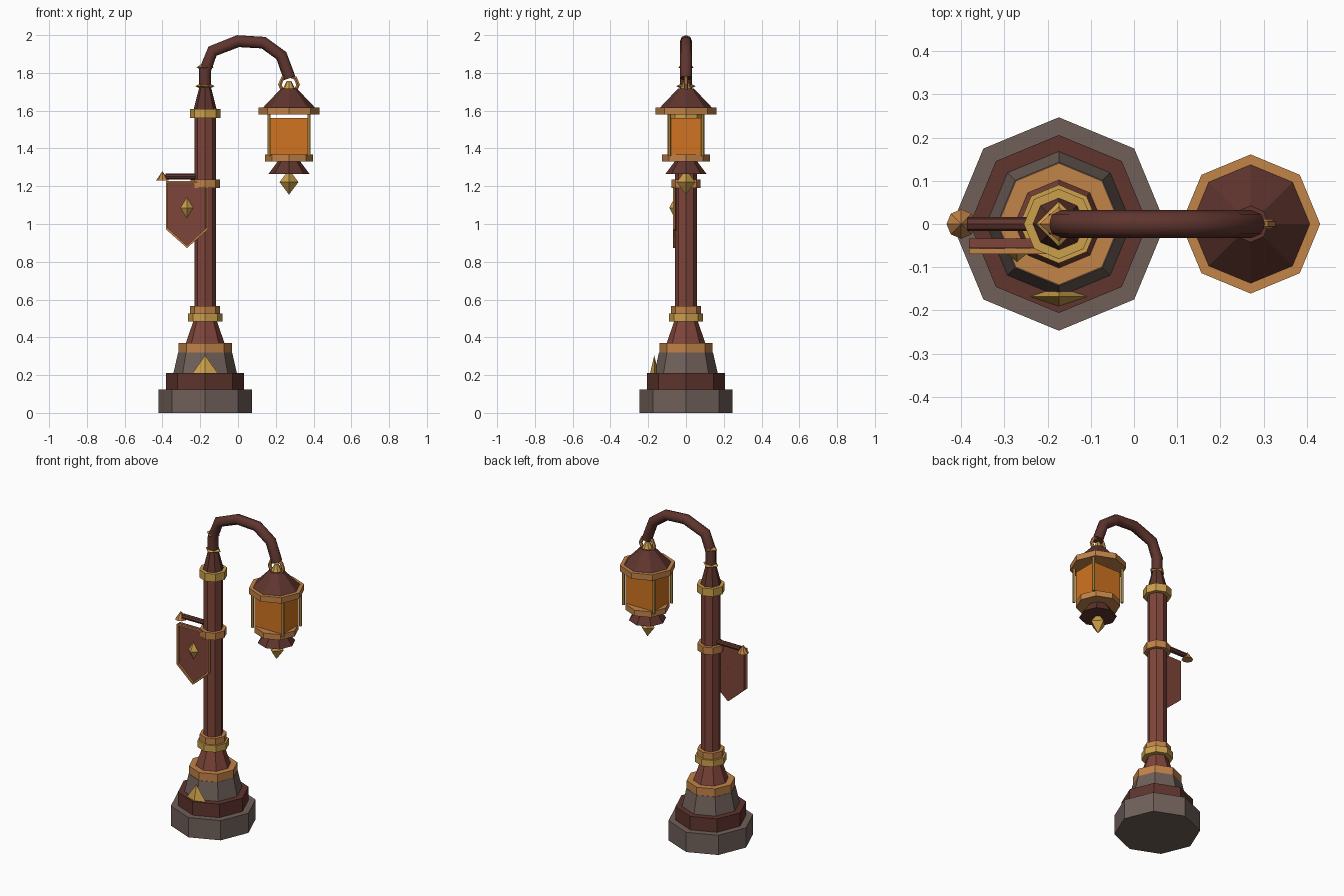
import bpy, bmesh, math
from mathutils import Vector, Matrix

if "Cube" in bpy.data.objects:
    bpy.data.objects.remove(bpy.data.objects["Cube"])

POLE, LAMP = -0.174, 0.27


def material(name, rgb):
    m = bpy.data.materials.new(name)
    m.use_nodes = True
    m.diffuse_color = (*rgb, 1)
    m.node_tree.nodes["Principled BSDF"].inputs["Base Color"].default_value = (*rgb, 1)
    return m


STONE = material("grey_stone", (0.16, 0.115, 0.1))
RED = material("red_iron", (0.21, 0.06, 0.042))
DARK = material("dark_red_iron", (0.115, 0.035, 0.027))
COPPER = material("copper", (0.54, 0.227, 0.065))
GOLD = material("gold", (0.6, 0.35, 0.07))
GLASS = material("amber_glass", (0.63, 0.175, 0.015))


def finish(name, bm, mat):
    bmesh.ops.recalc_face_normals(bm, faces=bm.faces)
    mesh = bpy.data.meshes.new(name)
    bm.to_mesh(mesh)
    bm.free()
    mesh.materials.append(mat)
    ob = bpy.data.objects.new(name, mesh)
    bpy.context.collection.objects.link(ob)
    return ob


def drum(name, x, z0, z1, r0, r1, mat, sides=8, y=0):
    """Straight or tapered prism standing between two heights."""
    bm = bmesh.new()
    bmesh.ops.create_cone(bm, cap_ends=True, segments=sides, radius1=r0, radius2=r1,
                          depth=z1 - z0, matrix=Matrix.Translation((x, y, (z0 + z1) / 2)))
    return finish(name, bm, mat)


def gem(name, centre, size, mat):
    """Eight-faced diamond with a half-size for each axis."""
    bm = bmesh.new()
    ring = [bm.verts.new((size[0] * a, size[1] * b, 0))
            for a, b in ((1, 0), (0, 1), (-1, 0), (0, -1))]
    for h in (size[2], -size[2]):
        tip = bm.verts.new((0, 0, h))
        for i in range(4):
            bm.faces.new((ring[i], ring[(i + 1) % 4], tip))
    bmesh.ops.translate(bm, verts=bm.verts, vec=centre)
    return finish(name, bm, mat)


def box(name, centre, size, mat):
    bm = bmesh.new()
    bmesh.ops.create_cube(bm, size=1, matrix=Matrix.Translation(centre)
                          @ Matrix.Diagonal((*size, 1)))
    return finish(name, bm, mat)


def tube(name, points, r, mat, closed=False, sides=8):
    """Tube swept along a path lying in the xz plane."""
    pts = [Vector(p) for p in points]
    n = len(pts)
    bm = bmesh.new()
    rings = []
    for i, p in enumerate(pts):
        a = pts[i - 1] if closed or i else p
        b = pts[(i + 1) % n] if closed or i < n - 1 else p
        t = (b - a).normalized()
        side = Vector((0, 1, 0))
        up = t.cross(side)
        rings.append([bm.verts.new(p + r * (math.cos(k) * side + math.sin(k) * up))
                      for k in (math.tau * j / sides for j in range(sides))])
    for i in range(n if closed else n - 1):
        for j in range(sides):
            k = (j + 1) % sides
            q, w = rings[i], rings[(i + 1) % n]
            bm.faces.new((q[j], q[k], w[k], w[j]))
    if not closed:
        bm.faces.new(rings[0])
        bm.faces.new(rings[-1])
    return finish(name, bm, mat)


# Stepped base, post and collars
for name, z0, z1, r0, r1, mat in (
        ("base_slab", 0, 0.125, 0.247, 0.247, STONE),
        ("plinth", 0.125, 0.21, 0.206, 0.206, DARK),
        ("stone_pedestal", 0.21, 0.32, 0.168, 0.143, STONE),
        ("base_collar", 0.32, 0.37, 0.141, 0.141, COPPER),
        ("post_foot", 0.37, 0.487, 0.102, 0.062, RED),
        ("lower_gold_ring", 0.485, 0.527, 0.091, 0.091, GOLD),
        ("lower_copper_ring", 0.527, 0.567, 0.079, 0.079, COPPER),
        ("post", 0.48, 1.57, 0.057, 0.057, RED),
        ("middle_ring", 1.19, 1.235, 0.078, 0.078, COPPER),
        ("upper_gold_ring", 1.56, 1.61, 0.081, 0.081, GOLD),
        ("post_cap", 1.61, 1.72, 0.06, 0.032, DARK)):
    drum(name, POLE, z0, z1, r0, r1, mat)
gem("neck_ornament", (POLE, 0, 1.73), (0.052, 0.052, 0.025), GOLD)
gem("arm_ornament", (POLE, 0, 1.83), (0.045, 0.04, 0.03), COPPER)

# Pyramid ornament on the base
ornament = drum("base_ornament", 0, 0.21, 0.305, 0.067, 0, GOLD, sides=4)
ornament.scale.y = 0.33
ornament.location = (POLE, -0.168, 0)

# Curved arm
arm = tube("curved_arm", [(POLE, 0, 1.7), (POLE, 0, 1.815), (-0.135, 0, 1.915),
                          (0, 0, 1.968), (0.135, 0, 1.96), (0.23, 0, 1.891),
                          (0.273, 0, 1.772)], 0.032, DARK)
bpy.context.view_layer.objects.active = arm
arm.select_set(True)
bpy.ops.object.shade_smooth_by_angle(angle=math.radians(50))
arm.select_set(False)

# Hanging loop and lantern
tube("hanging_loop", [(LAMP + 0.048 * math.cos(a), 0, 1.738 + 0.048 * math.sin(a))
                      for a in (math.tau * i / 8 for i in range(8))],
     0.011, COPPER, closed=True, sides=6)
for name, z0, z1, r0, r1, mat in (
        ("lantern_finial", 1.71, 1.758, 0.036, 0.012, GOLD),
        ("lantern_roof", 1.615, 1.717, 0.139, 0.042, DARK),
        ("lantern_eave", 1.58, 1.617, 0.161, 0.161, COPPER),
        ("lantern_floor", 1.332, 1.368, 0.128, 0.128, COPPER),
        ("lantern_skirt", 1.265, 1.333, 0.109, 0.058, DARK)):
    drum(name, LAMP, z0, z1, r0, r1, mat)
box("lantern_glass", (LAMP, 0, 1.462), (0.196, 0.16, 0.196), GLASS)
for sx, side in ((-1, "right"), (1, "left")):
    for sy, end in ((-1, "front"), (1, "back")):
        drum(f"lantern_post_{end}_{side}", LAMP + sx * 0.107, 1.36, 1.585,
             0.009, 0.009, GOLD, sides=6, y=sy * 0.088)
gem("lantern_pendant", (LAMP, 0, 1.222), (0.05, 0.05, 0.067), GOLD)

# Banner rod with its end cap
tube("banner_rod", [(-0.385, 0, 1.252), (POLE, 0, 1.252)], 0.016, DARK)
drum("rod_finial", -0.4, 1.23, 1.28, 0.034, 0, COPPER)

# Banner cloth, trim and emblem
outline = [(-0.382, 1.228), (-0.158, 1.228), (-0.158, 0.972), (-0.27, 0.873), (-0.382, 0.972)]


def plate(name, shapes, y0, y1, mat):
    """Flat polygons in the xz plane given thickness along y."""
    bm = bmesh.new()
    for shape in shapes:
        face = bm.faces.new([bm.verts.new((x, y0, z)) for x, z in shape])
        new = bmesh.ops.extrude_face_region(bm, geom=[face], use_keep_orig=True)["geom"]
        bmesh.ops.translate(bm, vec=(0, y1 - y0, 0),
                            verts=[v for v in new if isinstance(v, bmesh.types.BMVert)])
    return finish(name, bm, mat)


inner = [(-0.27 + (x + 0.27) * 0.91, 1.08 + (z - 1.08) * 0.935) for x, z in outline]
plate("banner_cloth", [outline], -0.055, -0.034, RED)
plate("banner_trim", [(outline[i - 1], outline[i], inner[i], inner[i - 1]) for i in range(5)],
      -0.069, -0.057, COPPER)
gem("banner_emblem", (-0.271, -0.06, 1.086), (0.034, 0.028, 0.054), GOLD)
